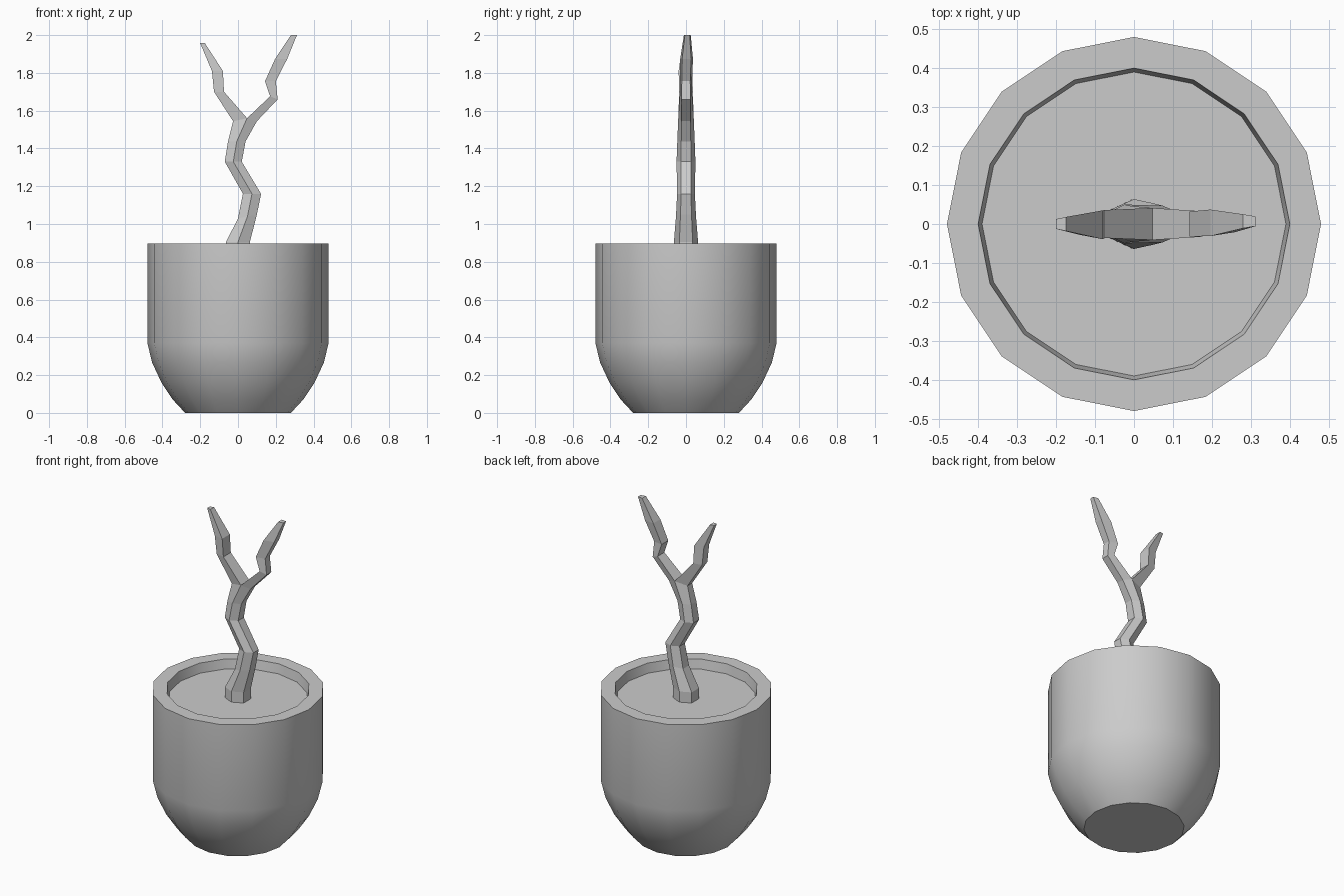
import bpy, bmesh
from math import cos, sin, pi, radians

if "Cube" in bpy.data.objects:
    bpy.data.objects.remove(bpy.data.objects["Cube"])

SIDES = 16


def finish(name, bm, smooth=False):
    bmesh.ops.recalc_face_normals(bm, faces=bm.faces)
    mesh = bpy.data.meshes.new(name)
    bm.to_mesh(mesh)
    bm.free()
    ob = bpy.data.objects.new(name, mesh)
    bpy.context.collection.objects.link(ob)
    if smooth:
        bpy.ops.object.select_all(action='DESELECT')
        ob.select_set(True)
        bpy.context.view_layer.objects.active = ob
        bpy.ops.object.shade_smooth_by_angle(angle=radians(30))
    return ob


def bridge(bm, a, b, skip=()):
    n = len(a)
    for i in range(n):
        if i not in skip:
            bm.faces.new((a[i], a[(i + 1) % n], b[(i + 1) % n], b[i]))


# Pot: rounded base, straight wall, thick rim, shallow tapered inside
profile = [(.28, 0), (.345, .07), (.405, .16), (.454, .265), (.48, .37),
           (.48, .897), (.40, .897), (.39, .84)]
bm = bmesh.new()
rings = [[bm.verts.new((r * cos(2 * pi * i / SIDES), r * sin(2 * pi * i / SIDES), z))
          for i in range(SIDES)] for r, z in profile]
for a, b in zip(rings, rings[1:]):
    bridge(bm, a, b)
bm.faces.new(rings[0])
finish("pot", bm, True)

# Soil: flat disc closing the pot
bm = bmesh.new()
soil = [bm.verts.new((.39 * cos(2 * pi * i / SIDES), .39 * sin(2 * pi * i / SIDES), .84))
        for i in range(SIDES)]
bm.faces.new(soil)
finish("soil", bm)

# Trunk: six-sided rings (left x, right x, left z, right z, half depth)
trunk = [(-.063, .063, .84, .84, .065), (-.063, .063, .905, .905, .064),
         (0, .10, 1.03, 1.05, .053), (.026, .122, 1.16, 1.16, .047),
         (-.07, .02, 1.33, 1.33, .050), (-.053, .04, 1.437, 1.437, .046),
         (-.026, .10, 1.544, 1.544, .041)]
bm = bmesh.new()
rings = []
for xl, xr, zl, zr, d in trunk:
    xm, zm = (xl + xr) / 2, (zl + zr) / 2
    if zl == 1.544:
        xm, zm = .048, 1.56
    rings.append([bm.verts.new(p) for p in (
        (xm, -d, zm), (xr, -d * .55, zr), (xr, d * .55, zr),
        (xm, d, zm), (xl, d * .55, zl), (xl, -d * .55, zl))])
for a, b in zip(rings, rings[1:]):
    bridge(bm, a, b)
bm.faces.new(rings[0])

# Branches: each half of the last trunk ring continues as a four-sided limb
# (outer x, outer z, inner x, inner z, half depth, y offset)
left = [(-.127, 1.70, -.074, 1.70, .036, 0), (-.138, 1.81, -.08, 1.81, .037, -.002),
        (-.20, 1.957, -.175, 1.957, .018, 0)]
right = [(.21, 1.66, .17, 1.676, .033, 0), (.20, 1.756, .143, 1.756, .032, 0),
         (.26, 1.873, .196, 1.873, .034, .003), (.312, 2.0, .28, 2.0, .018, .007)]
top = rings[-1]
for start, path in (([top[0], top[5], top[4], top[3]], left),
                    ([top[0], top[1], top[2], top[3]], right)):
    last = start
    for xo, zo, xi, zi, d, y in path:
        ring = [bm.verts.new(p) for p in ((xi, y - d, zi), (xo, y - d * .7, zo),
                                          (xo, y + d * .7, zo), (xi, y + d, zi))]
        bridge(bm, last, ring)
        last = ring
    bm.faces.new(last)
finish("branching_trunk", bm)
